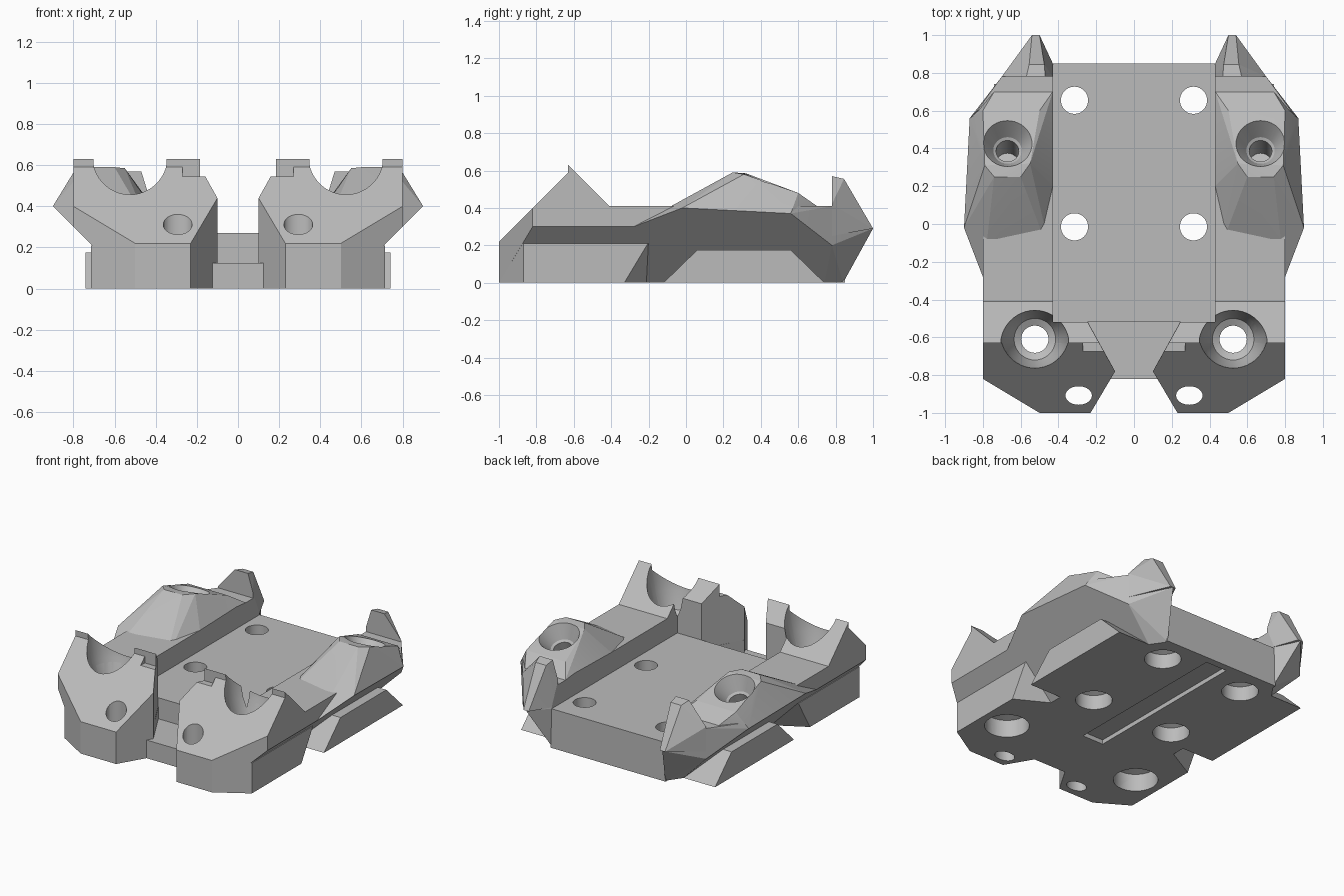
import bpy, bmesh, math
from mathutils import Vector, Matrix

if "Cube" in bpy.data.objects:
    bpy.data.objects.remove(bpy.data.objects["Cube"])

grey = bpy.data.materials.new("machined_grey")
grey.use_nodes = True
colour = (0.5, 0.5, 0.5, 1)
grey.diffuse_color = colour
grey.node_tree.nodes["Principled BSDF"].inputs["Base Color"].default_value = colour

UNDERCUT = ((0.5, 0, 0), (1, 0, -1))
FRONT_SLOPE = ((0, -1, 0.22), (0, -1, 1))
BACK_SLOPE = ((0, -0.63, 0.63), (0, 1, 1))
cutters, parts = [], []


def add_object(name, bm):
    bmesh.ops.recalc_face_normals(bm, faces=bm.faces)
    mesh = bpy.data.meshes.new(name)
    bm.to_mesh(mesh)
    bm.free()
    mesh.materials.append(grey)
    ob = bpy.data.objects.new(name, mesh)
    bpy.context.collection.objects.link(ob)
    return ob


def hull_mesh(points):
    bm = bmesh.new()
    verts = [bm.verts.new(p) for p in points]
    bmesh.ops.convex_hull(bm, input=verts)
    loose = [v for v in bm.verts if not v.link_faces]
    bmesh.ops.delete(bm, geom=loose, context='VERTS')
    bmesh.ops.dissolve_limit(bm, angle_limit=0.02, verts=bm.verts, edges=bm.edges)
    return bm


def solid(name, points, cuts=(), mirrored=True):
    """Convex solid trimmed by planes, optionally repeated on the other side."""
    bm = hull_mesh(points)
    for co, no in cuts:
        bmesh.ops.bisect_plane(bm, geom=bm.verts[:] + bm.edges[:] + bm.faces[:],
                               plane_co=co, plane_no=Vector(no).normalized(),
                               clear_outer=True)
        left = [v.co.copy() for v in bm.verts]
        bm.free()
        bm = hull_mesh(left)
    parts.append((add_object(name, bm), mirrored))


def prism(outline, z0, z1):
    return [(x, y, z) for x, y in outline for z in (z0, z1)]


def box(x0, x1, y0, y1, z0, z1):
    return prism([(x0, y0), (x1, y0), (x1, y1), (x0, y1)], z0, z1)


def add_cutter(name, bm):
    ob = add_object(name, bm)
    ob.hide_render = True
    ob.modifiers.new("both_sides", 'MIRROR').use_mirror_merge = False
    cutters.append(ob)


def drill(name, loc, profile, tilt=0, squash=1):
    """Turned cutter from (radius, height) steps."""
    bm = bmesh.new()
    n = 40
    rings = [[bm.verts.new((r * math.cos(2 * math.pi * i / n),
                            squash * r * math.sin(2 * math.pi * i / n), z))
              for i in range(n)] for r, z in profile]
    for a, b in zip(rings, rings[1:]):
        for i in range(n):
            j = (i + 1) % n
            bm.faces.new((a[i], a[j], b[j], b[i]))
    bm.faces.new(rings[0])
    bm.faces.new(rings[-1])
    bm.transform(Matrix.Translation(loc) @ Matrix.Rotation(tilt, 4, 'X'))
    add_cutter(name, bm)


# Central plate, tongue and the flared foot beneath
solid("base_plate", [(s * x, y, z) for s in (-1, 1) for y in (-0.52, 0.85)
                     for x, z in ((0.44, 0), (0.44, 0.27))], mirrored=False)
solid("front_tongue", prism([(-0.124, -0.82), (0.124, -0.82),
                             (0.25, -0.5), (-0.25, -0.5)], 0, 0.125), mirrored=False)
solid("flared_foot", [(x, y, z) for x in (-0.74, 0.74)
                      for y, z in ((-0.12, 0), (0.06, 0.175), (0.56, 0.175), (0.74, 0))],
      mirrored=False)

# Front clamp blocks
solid("block_front", prism([(0.1, -0.78), (0.23, -1), (0.5, -1), (0.8, -0.82),
                            (0.8, -0.63), (0.184, -0.63)], 0, 0.59),
      [FRONT_SLOPE, UNDERCUT])
solid("block_foot", prism([(0.1, -0.78), (0.23, -1), (0.5, -1), (0.715, -0.87),
                           (0.715, -0.2), (0.42, -0.2)], 0, 0.21),
      [((0.715, -0.33, 0), (0.55, 1, -0.6))])
solid("block_back_inner", prism([(0.184, -0.63), (0.245, -0.52),
                                 (0.44, -0.52), (0.44, -0.63)], 0, 0.63), [BACK_SLOPE])
solid("block_back_outer", box(0.43, 0.8, -0.63, -0.4, 0, 0.63), [BACK_SLOPE, UNDERCUT])

# Side rails
solid("side_rail", box(0.43, 0.8, -0.6, 0.3, 0, 0.41), [UNDERCUT])
solid("rail_bulge", [
    (0.43, -0.28, 0), (0.5, -0.28, 0), (0.8, -0.28, 0.3), (0.43, -0.2, 0.3),
    (0.9, -0.02, 0.4), (0.87, 0.56, 0.37), (0.7, 0.78, 0.2), (0.5, 0.74, 0),
    (0.43, 0.84, 0), (0.8, -0.06, 0.41), (0.64, 0, 0.41), (0.43, 0.2, 0.41),
    (0.6, 0.25, 0.59), (0.74, 0.25, 0.59), (0.79, 0.31, 0.58), (0.55, 0.32, 0.585),
    (0.8, 0.6, 0.48), (0.5, 0.6, 0.48), (0.43, 0.6, 0.42),
    (0.43, 0.7, 0.41), (0.74, 0.7, 0.41)])

# Rear saddle and horn
solid("rear_saddle", [
    (0.43, 0.5, 0), (0.43, 0.84, 0), (0.5, 0.74, 0), (0.7, 0.78, 0.2),
    (0.52, 1, 0.29), (0.43, 0.85, 0.27), (0.43, 0.6, 0.41), (0.43, 0.79, 0.41),
    (0.87, 0.56, 0.37), (0.83, 0.6, 0.41), (0.7, 0.78, 0.41)])
solid("rear_horn", [
    (0.47, 0.78, 0.57), (0.57, 0.78, 0.57), (0.475, 0.845, 0.555), (0.555, 0.845, 0.555),
    (0.5, 1, 0.29), (0.54, 1, 0.29), (0.43, 0.78, 0.44), (0.7, 0.78, 0.42),
    (0.43, 0.85, 0.28), (0.43, 0.78, 0.27), (0.7, 0.78, 0.25)])

# Holes, counterbores and recesses
for y in (0.655, -0.015):
    drill("plate_hole", (0.315, y, 0),
          [(0.115, -0.1), (0.115, 0.1), (0.072, 0.12), (0.072, 0.5)])
drill("block_bore", (0.525, -0.61, 0),
      [(0.14, -0.1), (0.14, 0.12), (0.072, 0.14), (0.072, 0.3), (0.11, 0.32),
       (0.15, 0.44), (0.178, 0.6), (0.185, 0.7)])
drill("slope_hole", (0.293, -0.908, 0), [(0.07, -0.1), (0.07, 0.7)], squash=0.7)
drill("boss_hole", (0.67, 0.425, 0.545),
      [(0.06, -0.3), (0.06, -0.11), (0.075, -0.1), (0.13, 0), (0.14, 0.1)],
      tilt=-math.atan2(0.11, 0.29))
add_cutter("step_notch", hull_mesh(box(0.05, 0.27, -0.9, -0.63, 0.545, 0.8)))

# Belly channel is a single cutter across the centre line
channel = add_object("belly_channel", hull_mesh(box(-0.08, 0.08, -0.4, 0.8, -0.1, 0.03)))
channel.hide_render = True
cutters.append(channel)

# Cut every part, then mirror the side parts
for ob, mirrored in parts:
    for cutter in cutters:
        mod = ob.modifiers.new("cut", 'BOOLEAN')
        mod.operation = 'DIFFERENCE'
        mod.solver = 'EXACT'
        mod.object = cutter
    if mirrored:
        ob.modifiers.new("both_sides", 'MIRROR').use_mirror_merge = False
bpy.context.view_layer.update()
graph = bpy.context.evaluated_depsgraph_get()
finished = [bpy.data.meshes.new_from_object(ob.evaluated_get(graph)) for ob, _ in parts]
for (ob, _), mesh in zip(parts, finished):
    ob.modifiers.clear()
    ob.data = mesh
for cutter in cutters:
    bpy.data.objects.remove(cutter)

# Smooth bores, crisp flats
bpy.ops.object.select_all(action='DESELECT')
for ob, _ in parts:
    ob.select_set(True)
bpy.context.view_layer.objects.active = parts[0][0]
bpy.ops.object.shade_smooth_by_angle(angle=math.radians(10))
